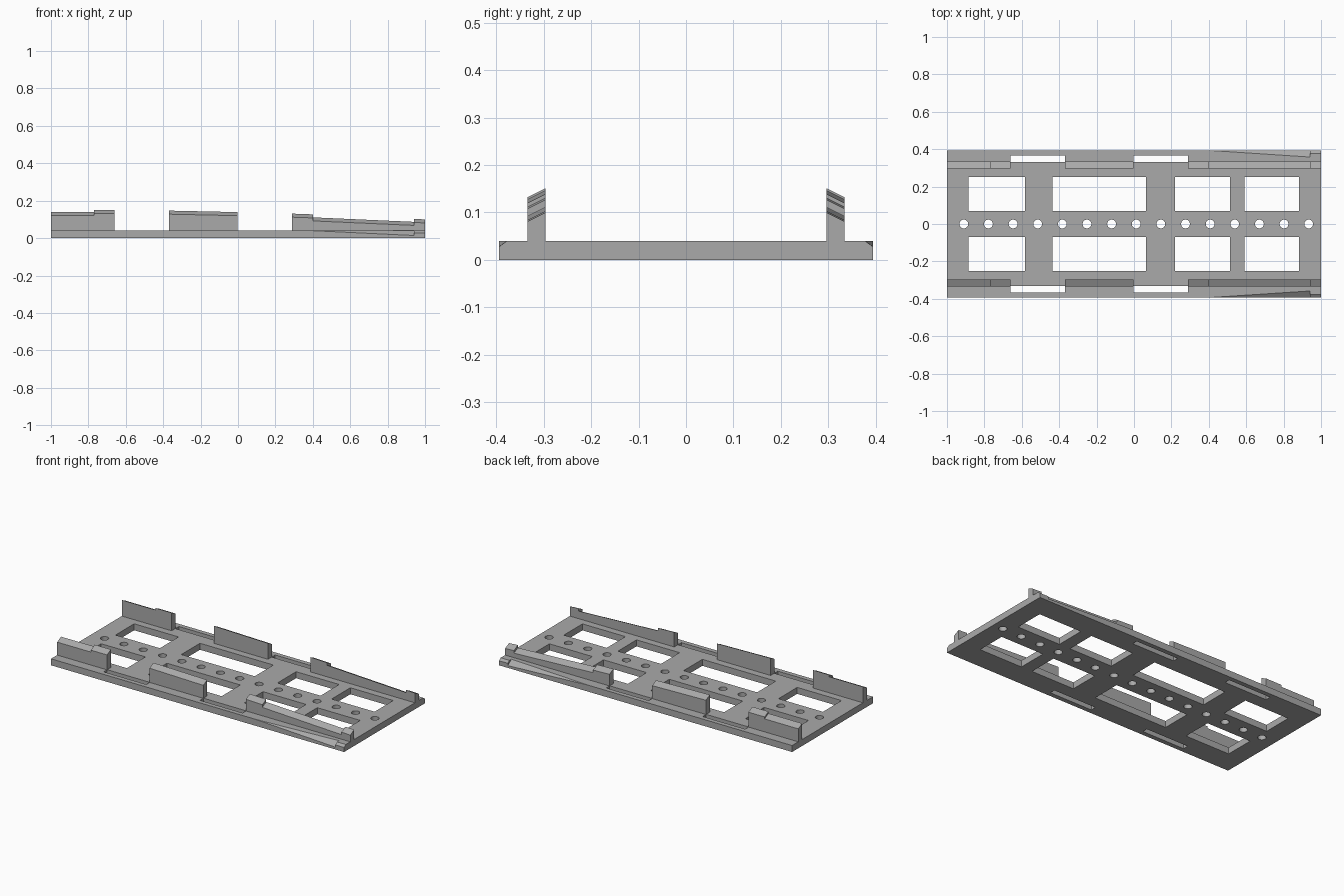
import bpy, bmesh, math

if "Cube" in bpy.data.objects:
    bpy.data.objects.remove(bpy.data.objects["Cube"])

grey = bpy.data.materials.new("plain grey")
grey.diffuse_color = (0.40, 0.40, 0.40, 1)
grey.use_nodes = True
grey.node_tree.nodes["Principled BSDF"].inputs["Base Color"].default_value = grey.diffuse_color


def hull(name, points):
    """Solid object wrapped around a few convex corner points."""
    bm = bmesh.new()
    for p in points:
        bm.verts.new(p)
    bmesh.ops.convex_hull(bm, input=bm.verts[:])
    bmesh.ops.dissolve_limit(bm, angle_limit=0.002, verts=bm.verts[:], edges=bm.edges[:])
    bmesh.ops.recalc_face_normals(bm, faces=bm.faces[:])
    me = bpy.data.meshes.new(name)
    bm.to_mesh(me)
    bm.free()
    ob = bpy.data.objects.new(name, me)
    bpy.context.collection.objects.link(ob)
    me.materials.append(grey)
    return ob


def box(name, x0, x1, y0, y1, z0, z1):
    return hull(name, [(x, y, z) for x in (x0, x1) for y in (y0, y1) for z in (z0, z1)])


def cut(target, cutter):
    """Subtract the cutter and remove it."""
    mod = target.modifiers.new("cut", "BOOLEAN")
    mod.operation, mod.solver, mod.object = "DIFFERENCE", "EXACT", cutter
    me = bpy.data.meshes.new_from_object(
        target.evaluated_get(bpy.context.evaluated_depsgraph_get()))
    target.modifiers.clear()
    target.data = me
    bpy.data.objects.remove(cutter)


HALF_Y, T = 0.394, 0.04
plate = box("base_plate", -1, 1, -HALF_Y, HALF_Y, 0, T)

# Rectangular windows, rail slots and tapered edge chamfers on both sides
windows = [(-0.885, -0.582), (-0.436, 0.065), (0.22, 0.514), (0.59, 0.883)]
slots = [(-0.66, -0.37), (-0.003, 0.288)]
chamfers = [(0.40, 0.94, 0.0005, 0.036), (0.94, 1.01, 0.016, 0.017)]
for s in (-1, 1):
    for a, b in windows:
        cut(plate, box("window_cutter", a, b, s * 0.07, s * 0.252, -0.1, 0.1))
    for a, b in slots:
        cut(plate, box("slot_cutter", a, b, s * 0.332, s * 0.366, -0.1, 0.1))
    for a, b, wa, wb in chamfers:
        pts = []
        for x, w in ((a, wa), (b, wb)):
            # corner wedge, carried past the plate on its outer faces
            d, e = w * 0.72, 0.03
            pts += [(x, s * (HALF_Y - w - e), T + e * 0.72),
                    (x, s * (HALF_Y + e), T - d - e * 0.72),
                    (x, s * (HALF_Y + e), T + e * 0.72)]
        cut(plate, hull("chamfer_cutter", pts))

# Row of round holes along the middle
for i in range(15):
    x = -0.91 + i * 0.1317
    ring = [(x + 0.0235 * math.cos(k * math.tau / 24),
             0.0235 * math.sin(k * math.tau / 24)) for k in range(24)]
    cut(plate, hull("hole_cutter", [(px, py, z) for px, py in ring for z in (-0.1, 0.1)]))

# Upright rails with tops that slope down outwards: x range, inner top heights
rails = [(-1, -0.77, 0.139, 0.139), (-0.77, -0.66, 0.151, 0.151),
         (-0.37, -0.003, 0.147, 0.139), (0.288, 0.40, 0.131, 0.127),
         (0.40, 0.94, 0.111, 0.087), (0.94, 1, 0.103, 0.100)]
IN, OUT, DROP = 0.296, 0.334, 0.019
for side, s in (("front", -1), ("back", 1)):
    for n, (a, b, za, zb) in enumerate(rails, 1):
        pts = []
        for x, z in ((a, za), (b, zb)):
            pts += [(x, s * IN, T), (x, s * OUT, T),
                    (x, s * IN, z), (x, s * OUT, z - DROP)]
        hull(f"{side}_rail_{n}", pts)
